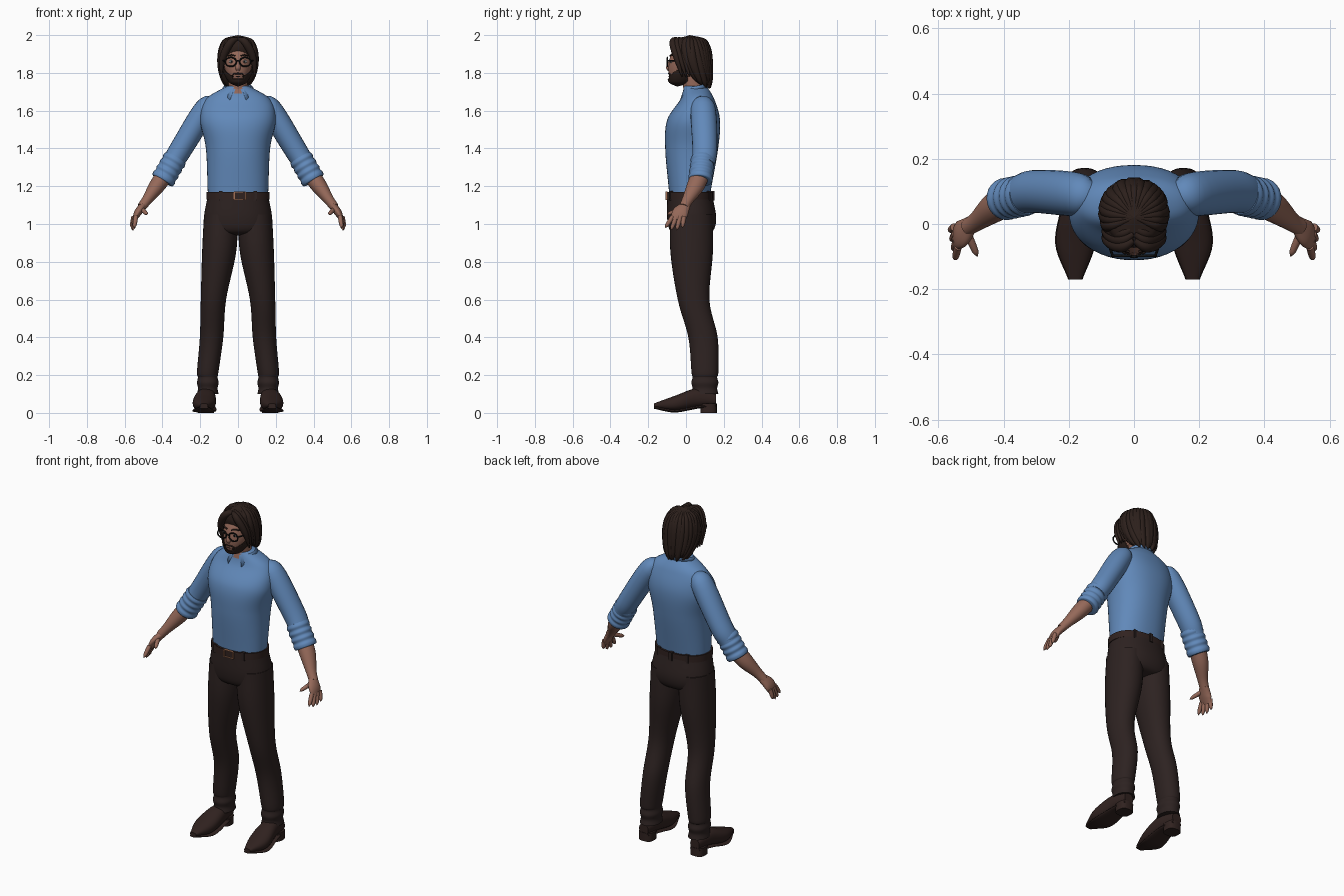
import bpy, bmesh, math, random
from mathutils import Vector

if "Cube" in bpy.data.objects:
    bpy.data.objects.remove(bpy.data.objects["Cube"])
random.seed(4)
parts = []
SIDES = {"left": 1, "right": -1}


def material(name, *colour):
    made = bpy.data.materials.new(name)
    made.use_nodes = True
    made.diffuse_color = (*colour, 1)
    made.node_tree.nodes["Principled BSDF"].inputs["Base Color"].default_value = (*colour, 1)
    return made


SHIRT = material("shirt blue", .12, .25, .49)
SKIN = material("skin", .3, .14, .1)
TROUSERS = material("trouser brown", .026, .016, .015)
HAIR = material("hair brown", .025, .014, .011)
LEATHER = material("dark leather", .03, .016, .014)
COPPER = material("buckle copper", .36, .16, .09)
BLACK = material("frame black", .006, .006, .006)
WHITE = material("eye white", .5, .5, .5)


def finish(name, bm, *mats):
    bmesh.ops.recalc_face_normals(bm, faces=bm.faces)
    mesh = bpy.data.meshes.new(name)
    bm.to_mesh(mesh)
    bm.free()
    part = bpy.data.objects.new(name, mesh)
    bpy.context.collection.objects.link(part)
    for mat in mats:
        mesh.materials.append(mat)
    parts.append(part)
    return part


def smooth_path(rows, steps):
    """Smooth curve through rows of position, half width and half depth."""
    points = [Vector(row) for row in rows]
    last = len(points) - 1
    slopes = [(points[min(i + 1, last)] - points[max(i - 1, 0)]) / (2 if 0 < i < last else 1)
              for i in range(last + 1)]
    path = []
    for start, end, leave, arrive in zip(points, points[1:], slopes, slopes[1:]):
        for step in range(steps):
            t = step / steps
            ease = t * t * (3 - 2 * t)
            path.append(start.lerp(end, ease) + (leave * (1 - t) - arrive * t) * t * (1 - t))
    return path + [points[-1]]


def power_of(value, exponent):
    return math.copysign(abs(value) ** exponent, value)


def loft(name, rows, *mats, side=1, sides=24, steps=6, ratio=1, square=1, along=False,
         depth_axis=(0, 1, 0), rule=None, keep=None):
    """Skin over rounded rings; along=True turns each ring square to the path."""
    bm = bmesh.new()
    path = smooth_path([(*row, row[3] * ratio)[:5] for row in rows], steps)
    rings = []
    for i, row in enumerate(path):
        across, deep = Vector((1, 0, 0)), Vector(depth_axis)
        if along:
            ahead = (path[min(i + 1, len(path) - 1)] - path[max(i - 1, 0)]).to_3d().normalized()
            deep = (deep - ahead * deep.dot(ahead)).normalized()
            across = deep.cross(ahead)
        ring = []
        for j in range(sides):
            angle = math.tau * j / sides
            point = row.to_3d()
            point += across * max(row[3], .001) * power_of(math.cos(angle), square)
            point += deep * max(row[4], .001) * power_of(math.sin(angle), square)
            ring.append(bm.verts.new((point.x * side, point.y, point.z)))
        rings.append(ring)
    for low, high in zip(rings, rings[1:]):
        for j in range(sides):
            bm.faces.new((low[j - 1], low[j], high[j], high[j - 1]))
    bm.faces.new(rings[0])
    bm.faces.new(rings[-1])
    for face in list(bm.faces):
        centre = face.calc_center_median()
        if rule and rule(centre):
            face.material_index = 1
        if keep and not keep(centre):
            bm.faces.remove(face)
    return finish(name, bm, *mats)


def tube(name, points, radius, mat, side=1):
    return loft(name, [(*point, radius) for point in points], mat, side=side, sides=8, steps=4, along=True)


def solid(name, at, size, mat, make=bmesh.ops.create_cube, **options):
    bm = bmesh.new()
    make(bm, **options)
    for vert in bm.verts:
        vert.co = Vector(a + b * c for a, b, c in zip(at, vert.co, size))
    return finish(name, bm, mat)


def ball(name, at, size, mat):
    return solid(name, at, size, mat, bmesh.ops.create_uvsphere, u_segments=16, v_segments=8, radius=1)


# Shirt body, with bare skin in the open neck
def open_neck(centre):
    return centre.y < .03 and abs(centre.x) < (centre.z - 1.67) / 2


loft("shirt_body", [(0, .02, 1.17, .16, .11), (0, .03, 1.4, .17, .14), (0, .04, 1.55, .2, .14),
                    (0, .06, 1.66, .17, .09), (0, .05, 1.73, .06, .06)],
     SHIRT, SKIN, sides=48, steps=12, square=.9, rule=open_neck)
loft("neck", [(0, .05, 1.65, .05), (0, .03, 1.8, .05)], SKIN, ratio=1.1)

# Folded collar, open at the front
bm = bmesh.new()
columns = []
for i in range(-24, 25):
    front = abs(i) / 24 * .9
    angle = math.pi * front * (1 if i > 0 else -1)
    top = 1.75 - .04 * front
    profile = [(.065, .056, top - .05), (.07, .062, top), (.075, .066, top),
               (.085 + .1 * front**6, .07 + .03 * front**6, 1.72 - .1 * front**4)]
    columns.append([bm.verts.new((width * math.sin(angle), .05 + depth * math.cos(angle), z))
                    for width, depth, z in profile])
for here, there in zip(columns, columns[1:]):
    for j in range(3):
        bm.faces.new((here[j], there[j], there[j + 1], here[j + 1]))
collar = finish("collar", bm, SHIRT)
collar.modifiers.new("thickness", "SOLIDIFY").thickness = .006

# Belt, buckle and trouser seat
loft("belt", [(0, .02, z, .167, .122) for z in (1.13, 1.17)], LEATHER, sides=48, square=.9)
for x in (-.02, .04):
    solid("buckle_bar", (x, -.104, 1.15), (.008, .01, .04), COPPER)
for z in (1.13, 1.17):
    solid("buckle_rail", (.01, -.104, z), (.06, .01, .005), COPPER)
for degrees in (-55, 55, 125, 235, 90):
    angle = math.radians(degrees)
    solid("belt_loop", (.16 * math.cos(angle), .02 + .12 * math.sin(angle), 1.15), (.02, .02, .05), TROUSERS)
loft("trouser_seat", [(0, .02, 1.15, .16, .12), (0, .03, 1.03, .18, .13), (0, .03, .96, .16, .11),
                      (0, .03, .94, .05, .05)], TROUSERS, sides=48, square=.9)

for name, side in SIDES.items():
    # Trouser leg, creased above the hem
    leg = [(.09, .03, 1.05, .09), (.1, .03, .85, .09), (.13, .04, .6, .067), (.14, .09, .4, .062)]
    creases = [(.16, .1, .22 - .03 * i, .057 - .005 * (i % 2)) for i in range(5)]
    loft(name + "_trouser_leg", leg + creases, TROUSERS, side=side, sides=32, ratio=1.25, square=.95)

    # Shoe with a sole that follows the upper
    shoe = [(.17, .16, .07, .03, .03), (.17, .06, .08, .05, .05), (.18, -.06, .05, .06, .04),
            (.18, -.17, .04, .02, .01)]
    sole = [(x, y, z - height, width + .002, .008) for x, y, z, width, height in shoe]
    for part, rows in (("_shoe", shoe), ("_shoe_sole", sole)):
        loft(name + part, rows, LEATHER, side=side, depth_axis=(0, 0, 1), square=.85)
    loft(name + "_shoe_heel", [(.17, .12, z, .043) for z in (0, .05)], LEATHER, side=side, square=.7)

    # Sleeve with a rolled cuff
    loft(name + "_sleeve", [(.13, .08, 1.63, .03), (.17, .09, 1.61, .06), (.3, .1, 1.4, .06),
                            (.35, .09, 1.32, .055)], SHIRT, side=side, along=True, ratio=1.1)
    elbow, hem = Vector((.33, .09, 1.35)), Vector((.4, .075, 1.23))
    rolls = [(*elbow.lerp(hem, i / 8), .06 + .005 * (i % 2)) for i in range(9)]
    loft(name + "_cuff", rolls + [(*hem, .04)], SHIRT, side=side, along=True, steps=4)

    # Forearm, palm and fingers
    loft(name + "_forearm", [(.38, .08, 1.27, .045), (.43, .05, 1.2, .042), (.48, .01, 1.13, .028),
                             (.51, -.01, 1.09, .024)], SKIN, side=side, along=True, ratio=1.1)
    loft(name + "_palm", [(.5, 0, 1.1, .02, .026), (.53, -.03, 1.06, .02, .043), (.55, -.04, 1.02, .01, .036)],
         SKIN, side=side, along=True)
    digits = {"thumb": ((.51, -.03, 1.08), (.48, -.1, 1.05))}
    for i, finger in enumerate(("index", "middle", "ring", "little")):
        outer = finger in ("index", "little")
        digits[finger] = ((.54 + .004 * i, -.07 + .02 * i, 1.04),
                          (.55 + .005 * i, -.11 + .03 * i, .98 if outer else .967))
    for finger, (knuckle, tip) in digits.items():
        rows = [(*Vector(knuckle).lerp(Vector(tip), i / 6), .012 * (1 - (i / 6)**4)**.5) for i in range(7)]
        loft(f"{name}_{finger}", rows, SKIN, side=side, sides=12, steps=3, along=True)


# Head narrowing to the chin; the beard is a shell over the jaw
def head_rows(extra):
    rows = []
    for i in range(17):
        t = i / 16
        width = .075 * math.sin(math.pi * t)**.5
        rows.append((0, .015 - .06 * (1 - t)**3, 1.74 + .24 * t - extra, width + extra, width * 1.3 + extra))
    return rows


def bearded(centre):
    mouth = abs(centre.x) < .026 and centre.z > 1.77
    return centre.z < 1.845 + .7 * centre.y and centre.y < .005 and not mouth


loft("head", head_rows(0), SKIN, sides=40, steps=3)
beard = loft("beard", head_rows(.005), HAIR, sides=64, keep=bearded)
beard.modifiers.new("thickness", "SOLIDIFY").thickness = .006
loft("nose", [(0, -.082, 1.87, .006), (0, -.09, 1.83, .014), (0, -.085, 1.81, .01)], SKIN, ratio=1.1)
tube("mouth", [(-.02, -.08, 1.78), (0, -.088, 1.782), (.02, -.08, 1.78)], .003, LEATHER)
tube("glasses_bridge", [(-.01, -.1, 1.86), (0, -.1, 1.865), (.01, -.1, 1.86)], .004, BLACK)

for name, side in SIDES.items():
    # Face details and glasses
    tube(name + "_moustache", [(0, -.09, 1.797), (.02, -.085, 1.795), (.035, -.072, 1.78)], .005, HAIR, side)
    tube(name + "_eyebrow", [(.015, -.085, 1.89), (.035, -.078, 1.895), (.055, -.06, 1.89)], .004, HAIR, side)
    ball(name + "_eye", (.035 * side, -.078, 1.86), (.013, .006, .008), WHITE)
    ball(name + "_iris", (.035 * side, -.083, 1.86), (.006, .003, .006), BLACK)
    turns = [math.tau * i / 12 for i in range(13)]
    rim = [(.038 + .029 * math.cos(turn), -.098, 1.858 + .024 * math.sin(turn)) for turn in turns]
    tube(name + "_glasses_rim", rim, .004, BLACK, side)
    tube(name + "_glasses_temple", [(.066, -.096, 1.865), (.08, -.05, 1.865), (.08, .01, 1.865)], .004, BLACK, side)

# Hair mass, then locks combed down over it
hair = []
for i in range(11):
    t = i / 10
    width = .1 * (1 - t**6)**.5 * (1 - .4 * (1 - t)**4)
    hair.append((0, .02 + .07 * (1 - t)**2, 1.75 + .25 * t, width, width * (.7 + t / 2)))
loft("hair_mass", hair, HAIR, sides=40, steps=4)
for name, side in SIDES.items():
    for i in range(10):
        angle = math.radians(72 + 12 * i)
        sway, drop = random.uniform(-.2, .2), random.uniform(0, .03)
        rows = []
        for j, (x, y, z, width, depth) in enumerate(hair):
            t = j / 10
            turn = angle + sway * (1 - t)
            rows.append((width * .9 * math.sin(turn), y - depth * .9 * math.cos(turn), z - drop * (1 - t) - .004,
                         .004 + .019 * math.sin(math.pi * t)**.5))
        loft(f"{name}_hair_lock_{i}", rows, HAIR, side=side, sides=10, steps=3, along=True)
    # Fringe swept from the parting to the jaw
    for i in range(3):
        back = .02 * i
        loft(f"{name}_fringe_{i}", [(0, back - .05, 1.98, .01), (.04, back - .07, 1.96, .02),
                                    (.08, back - .05, 1.88, .018), (.09, back - .02, 1.78, .004)],
             HAIR, side=side, sides=12, along=True, ratio=.9)

# Smooth shading with sharp creases kept
bpy.ops.object.select_all(action="DESELECT")
for part in parts:
    part.select_set(True)
bpy.context.view_layer.objects.active = parts[0]
bpy.ops.object.shade_smooth_by_angle(angle=math.radians(45))
